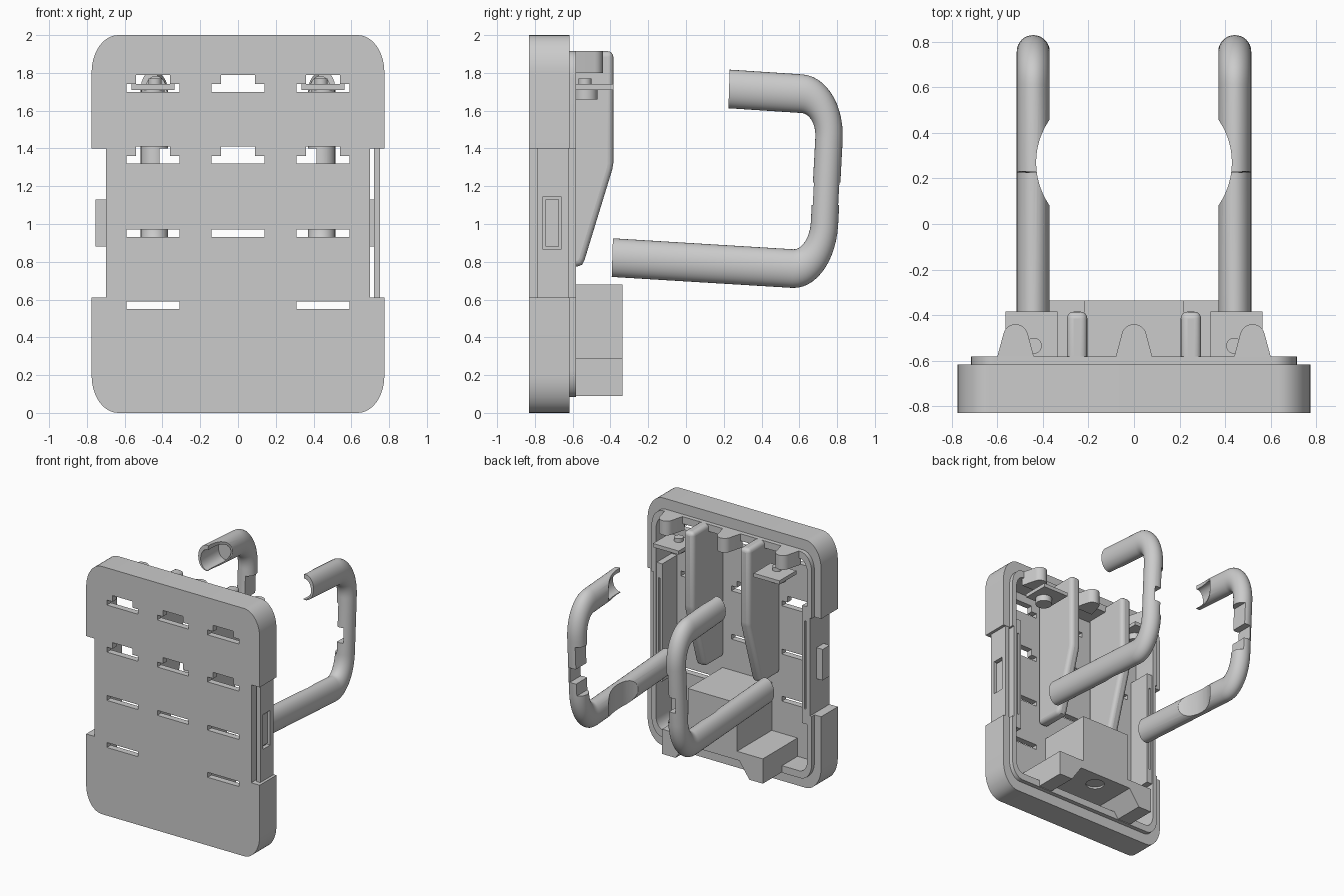
import bpy, bmesh, math
from mathutils import Vector
from mathutils.geometry import interpolate_bezier

if "Cube" in bpy.data.objects:
    bpy.data.objects.remove(bpy.data.objects["Cube"])

ZS = 1.41  # the round parts are stretched upwards by this factor


def finish(name, bm):
    bmesh.ops.recalc_face_normals(bm, faces=bm.faces)
    me = bpy.data.meshes.new(name)
    bm.to_mesh(me)
    bm.free()
    ob = bpy.data.objects.new(name, me)
    bpy.context.collection.objects.link(ob)
    return ob


def prism(name, pts, axis, a, b):
    """Extrude a 2D profile along an axis: x uses (y,z), y uses (x,z), z uses (x,y)."""
    i = 'xyz'.index(axis)
    bm = bmesh.new()

    def ring(h):
        out = []
        for p in pts:
            c = list(p)
            c.insert(i, h)
            out.append(bm.verts.new(c))
        return out
    r0, r1 = ring(a), ring(b)
    n = len(pts)
    bm.faces.new(r0)
    bm.faces.new(r1)
    for k in range(n):
        bm.faces.new((r0[k], r0[(k + 1) % n], r1[(k + 1) % n], r1[k]))
    return finish(name, bm)


def box(name, x0, x1, y0, y1, z0, z1):
    x0, x1 = sorted((x0, x1))
    return prism(name, [(x0, y0), (x1, y0), (x1, y1), (x0, y1)], 'z', z0, z1)


def ellipse(cx, cy, rx, ry, n=32):
    return [(cx + rx * math.cos(2 * math.pi * k / n),
             cy + ry * math.sin(2 * math.pi * k / n)) for k in range(n)]


def rounded(hx, hz, r, n=10):
    """Rounded rectangle about (0, 1) with stretched corners."""
    out = []
    for q, (sx, sz) in enumerate([(1, 1), (-1, 1), (-1, -1), (1, -1)]):
        for k in range(n + 1):
            t = math.pi / 2 * (q + k / n)
            out.append((sx * (hx - r) + r * math.cos(t),
                        1 + sz * (hz - r * ZS) + r * ZS * math.sin(t)))
    return out


def cut(ob, *cutters, op='DIFFERENCE'):
    bpy.context.view_layer.objects.active = ob
    for c in cutters:
        m = ob.modifiers.new('cut', 'BOOLEAN')
        m.operation, m.solver, m.object = op, 'EXACT', c
        bpy.ops.object.modifier_apply(modifier=m.name)
        bpy.data.objects.remove(c)


# Tray: front plate with outer wall, raised inner lip and hollow back
tray = prism('tray', rounded(.775, 1.0, .14), 'y', -.83, -.617)
cut(tray, prism('lip', rounded(.715, .915, .10), 'y', -.75, -.582), op='UNION')
cut(tray, prism('cavity', rounded(.675, .858, .07), 'y', -.78, -.4))
cut(tray, *[box('notch', s * .70, s * .9, -1, -.4, .61, 1.4) for s in (-1, 1)])

# Rows of slots: two stepped rows on top, plain ones below
for x in (-.45, 0, .45):
    for z in (1.70, 1.32):
        cut(tray, prism('slot', [(x - .14, z), (x + .14, z), (x + .14, z + .04), (x + .09, z + .04),
                                 (x + .09, z + .09), (x - .09, z + .09), (x - .09, z + .04),
                                 (x - .14, z + .04)], 'y', -.9, -.7))
    for z in (.93, .55):
        if x or z > .6:
            cut(tray, box('slot', x - .14, x + .14, -.9, -.7, z, z + .04))

# Inner side walls, each with a groove behind the latch recess
for s in (-1, 1):
    wall = box('inner_side_wall', s * .625, s * .685, -.785, -.59, .53, 1.48)
    cut(wall, box('groove', s * .645, s * .66, -.66, -.5, .65, 1.36))

# Side latches: tab on the left, framed plate and button on the right
box('left_latch_tab', -.755, -.69, -.755, -.665, .88, 1.13)
plate = box('right_latch_plate', .72, .752, -.79, -.62, .61, 1.4)
cut(plate, box('window', .7, .8, -.757, -.663, .865, 1.145))
box('right_latch_button', .69, .735, -.745, -.672, .88, 1.13)

# Tapered vertical ribs
for s in (-1, 1):
    x = s * .25
    rib = prism('rib', [(-.785, .775), (-.575, .775), (-.55, .785), (-.537, .81), (-.39, 1.29),
                        (-.385, 1.32), (-.385, 1.915), (-.785, 1.915)], 'x', x - .045, x + .045)
    b = rib.modifiers.new('soft_edges', 'BEVEL')
    b.width, b.segments, b.limit_method, b.angle_limit = .03, 4, 'ANGLE', math.radians(60)

# Rounded stops along the top edge
for x in (-.52, 0, .52):
    tip = [(x + .055 * math.cos(t), -.495 + .055 * math.sin(t))
           for t in [math.pi * (.07 + .86 * k / 12) for k in range(13)]]
    prism('top_stop', [(x + .085, -.60)] + tip + [(x - .085, -.60)], 'z', 1.80, 1.915)

# Shelves with screw heads and knobs
for s in (-1, 1):
    box('shelf', s * .335, s * .565, -.60, -.385, 1.71, 1.74)
    prism('screw_head', ellipse(s * .44, -.535, .035, .035), 'z', 1.73, 1.77)
    prism('knob', ellipse(s * .45, -.53, .062, .062), 'z', 1.66, 1.715)

# Lower block with two feet and a rounded recess underneath
block = prism('lower_block', [(-.45, .09), (-.33, .09), (-.24, .22), (.24, .22), (.33, .09), (.45, .09),
                              (.45, .29), (.22, .29), (.22, .68), (-.22, .68), (-.22, .29),
                              (-.45, .29)], 'y', -.785, -.337)
cut(block, prism('recess', ellipse(0, -.46, .07, .07), 'z', .1, .235))


# Bent tube hooks, swept along a centre line in the y-z plane
def bend(a, c, b):
    a, c, b = (Vector((0, *p)) for p in (a, c, b))
    return interpolate_bezier(a, a.lerp(c, .56), b.lerp(c, .56), b, 14)


path = ([Vector((0, -.39, .822))] + bend((.565, .764), (.717, .755), (.733, 1.0))
        + bend((.757, 1.45), (.769, 1.682), (.61, 1.69)) + [Vector((0, .228, 1.715))])

for s in (-1, 1):
    bm = bmesh.new()
    pts = [Vector((0, p.y, p.z / ZS)) for p in path]
    rings, N, R = [], 32, .0725
    for k, p in enumerate(pts):
        t = (pts[min(k + 1, len(pts) - 1)] - pts[max(k - 1, 0)]).normalized()
        n = Vector((0, -t.z, t.y))
        ring = []
        for j in range(N):
            a = 2 * math.pi * j / N
            v = p + n * (R * math.sin(a))
            ring.append(bm.verts.new((s * .4425 + R * math.cos(a), v.y, v.z * ZS)))
        rings.append(ring)
    for r0, r1 in zip(rings, rings[1:]):
        for j in range(N):
            bm.faces.new((r0[j], r0[(j + 1) % N], r1[(j + 1) % N], r1[j]))
    bm.faces.new(rings[0])
    bm.faces.new(rings[-1])
    hook = finish('hook', bm)
    # Round scoop on the inner side, hollow upper end, notched upright
    cut(hook,
        prism('scoop', ellipse(s * .10, .27, .33, .33, 64), 'z', .5, 1.95),
        prism('hollow', ellipse(s * .435, 1.70, .058, .082), 'y', .1, .455),
        box('recess', s * .3, s * .415, .6, .9, 1.0, 1.4),
        box('notch', s * .3, s * .47, .6, .9, 1.1, 1.22))

# Smooth shading on curved faces, sharp edges kept
for ob in bpy.data.objects:
    ob.select_set(True)
    bpy.context.view_layer.objects.active = ob
bpy.ops.object.shade_smooth_by_angle(angle=math.radians(30))
